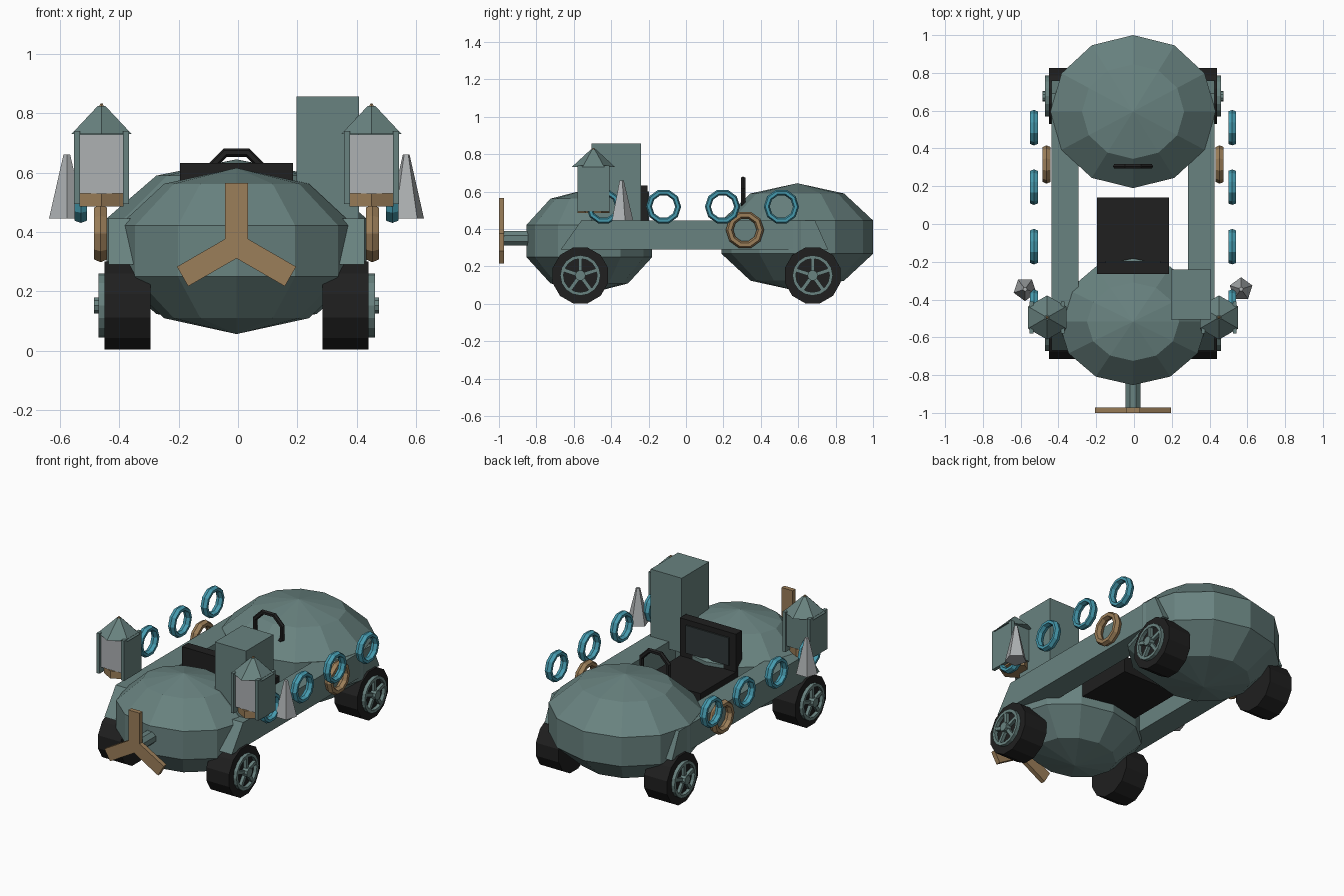
import bpy, bmesh, math
from mathutils import Matrix, Vector

if "Cube" in bpy.data.objects:
    bpy.data.objects.remove(bpy.data.objects["Cube"])

CX = -0.005  # plane of symmetry


def material(name, rgb):
    m = bpy.data.materials.new(name)
    m.diffuse_color = (*rgb, 1)
    m.use_nodes = True
    m.node_tree.nodes["Principled BSDF"].inputs["Base Color"].default_value = m.diffuse_color
    return m


TEAL = material("grey_teal", (0.14, 0.225, 0.215))
BROWN = material("tan_wood", (0.33, 0.21, 0.10))
CYAN = material("cyan", (0.06, 0.32, 0.42))
GREY = material("light_grey", (0.42, 0.44, 0.45))
BLACK = material("black", (0.014, 0.014, 0.014))
CHARCOAL = material("charcoal", (0.03, 0.04, 0.042))

ROT = {"x": Matrix.Rotation(math.pi / 2, 4, "Y"),
       "y": Matrix.Rotation(math.pi / 2, 4, "X"),
       "z": Matrix.Identity(4)}


def finish(bm, name, mat):
    bmesh.ops.recalc_face_normals(bm, faces=bm.faces)
    me = bpy.data.meshes.new(name)
    bm.to_mesh(me)
    bm.free()
    me.materials.append(mat)
    ob = bpy.data.objects.new(name, me)
    bpy.context.collection.objects.link(ob)
    return ob


def box(name, lo, hi, mat):
    lo, hi = Vector(lo), Vector(hi)
    bm = bmesh.new()
    bmesh.ops.create_cube(bm, size=1)
    bmesh.ops.scale(bm, vec=hi - lo, verts=bm.verts)
    bmesh.ops.translate(bm, vec=(lo + hi) / 2, verts=bm.verts)
    return finish(bm, name, mat)


def cone(name, c, r1, r2, h, n, mat, axis="z", turn=0):
    bm = bmesh.new()
    m = Matrix.Translation(c) @ ROT[axis] @ Matrix.Rotation(turn, 4, "Z")
    bmesh.ops.create_cone(bm, cap_ends=True, segments=n, radius1=r1,
                          radius2=r2, depth=h, matrix=m)
    return finish(bm, name, mat)


def lathe_ring(name, c, profile, n, mat, axis, turn=0):
    """Closed (radius, height) profile swept around an axis."""
    bm = bmesh.new()
    loops = []
    for i in range(n):
        a = turn + 2 * math.pi * i / n
        loops.append([bm.verts.new((r * math.cos(a), r * math.sin(a), h)) for r, h in profile])
    k = len(profile)
    for i in range(n):
        p, q = loops[i], loops[(i + 1) % n]
        for j in range(k):
            bm.faces.new((p[j], q[j], q[(j + 1) % k], p[(j + 1) % k]))
    bmesh.ops.transform(bm, matrix=Matrix.Translation(c) @ ROT[axis], verts=bm.verts)
    return finish(bm, name, mat)


def torus(name, c, R, r, w, n, mat, axis, turn=0):
    prof = [(R + r * math.cos(a * math.pi / 3), w * math.sin(a * math.pi / 3)) for a in range(6)]
    return lathe_ring(name, c, prof, n, mat, axis, turn)


# Front and rear body pods
def pod(name, c, radii):
    bm = bmesh.new()
    bmesh.ops.create_uvsphere(bm, u_segments=12, v_segments=5, radius=1)
    bmesh.ops.transform(bm, matrix=Matrix.Translation(c) @ Matrix.Diagonal((*radii, 1)), verts=bm.verts)
    return finish(bm, name, TEAL)


pod("front_pod", (CX, -0.517, 0.336), (0.415, 0.353, 0.28))
pod("rear_pod", (CX, 0.595, 0.357), (0.46, 0.426, 0.288))


# Side rails with sloping ends
def rail(name, x0, x1):
    bm = bmesh.new()
    prof = [(-0.67, 0.29), (-0.56, 0.445), (0.69, 0.445), (0.76, 0.29)]
    f = bm.faces.new([bm.verts.new((x0, y, z)) for y, z in prof])
    ext = bmesh.ops.extrude_face_region(bm, geom=[f])
    vs = [v for v in ext["geom"] if isinstance(v, bmesh.types.BMVert)]
    bmesh.ops.translate(bm, vec=(x1 - x0, 0, 0), verts=vs)
    return finish(bm, name, TEAL)


# Wheel with rim, five spokes and hub
def wheel(tag, s, y):
    z, r = 0.152, 0.154
    cone(tag + "_tyre", (CX + s * 0.3675, y, z), r, r, 0.155, 12, BLACK, "x", math.pi / 12)
    x = CX + s * 0.452
    h = 0.014
    lathe_ring(tag + "_rim", (x, y, z), [(0.108, -h), (0.108, h), (0.09, h), (0.09, -h)], 16, TEAL, "x")
    cone(tag + "_hub", (CX + s * 0.462, y, z), 0.028, 0.028, 0.036, 10, TEAL, "x")
    bm = bmesh.new()
    for i in range(5):
        m = (Matrix.Translation((x, y, z)) @ Matrix.Rotation(2 * math.pi * i / 5, 4, "X")
             @ Matrix.Translation((0, 0, 0.055)) @ Matrix.Diagonal((0.024, 0.02, 0.085, 1)))
        bmesh.ops.create_cube(bm, size=1, matrix=m)
    finish(bm, tag + "_spokes", TEAL)


# Lantern: grey pane, wall panels, wooden base, pointed roof
def lantern(tag, x, y):
    cone(tag + "_base", (x, y, 0.508), 0.085, 0.085, 0.045, 6, BROWN)
    box(tag + "_glass", (x - 0.078, y - 0.07, 0.53), (x + 0.078, y + 0.06, 0.728), GREY)
    for k in (-1, 1):
        box(tag + "_side_panel", (x + k * 0.083 - 0.01, y - 0.085, 0.495),
            (x + k * 0.083 + 0.01, y + 0.085, 0.74), TEAL)
    box(tag + "_back_panel", (x - 0.075, y + 0.06, 0.53), (x + 0.075, y + 0.075, 0.735), TEAL)
    cone(tag + "_roof", (x, y, 0.778), 0.117, 0.014, 0.095, 6, TEAL)
    cone(tag + "_finial", (x, y, 0.823), 0.014, 0.004, 0.022, 6, BROWN)


for s, side in ((-1, "left"), (1, "right")):
    a, b = CX + s * 0.29, CX + s * 0.432
    rail(side + "_rail", min(a, b), max(a, b))
    wheel(side + "_front_wheel", s, -0.565)
    wheel(side + "_rear_wheel", s, 0.677)
    for y in (-0.44, -0.12, 0.195, 0.51):
        torus(side + "_cyan_ring", (CX + s * 0.525, y, 0.52), 0.078, 0.016, 0.024, 10, CYAN, "x", math.pi / 10)
    torus(side + "_wood_ring", (CX + s * 0.458, 0.315, 0.395), 0.082, 0.02, 0.025, 10, BROWN, "x", math.pi / 10)
    lantern(side + "_lantern", CX + s * 0.455, -0.495)
    cone(side + "_spike", (CX + s * 0.572, -0.345, 0.553), 0.063, 0.012, 0.215, 5, GREY, "z",
         0 if s > 0 else math.pi)

# Tall box beside the seat
box("tall_box", (0.197, -0.505, 0.40), (0.408, -0.24, 0.857), TEAL)

# Seat and backrest
box("seat", (CX - 0.19, -0.24, 0.30), (CX + 0.19, 0.14, 0.40), BLACK)
box("backrest", (CX - 0.19, -0.265, 0.30), (CX + 0.19, -0.205, 0.632), BLACK)
box("backrest_pad", (CX - 0.145, -0.206, 0.43), (CX + 0.145, -0.197, 0.60), CHARCOAL)

# Steering wheel
torus("steering_wheel", (CX, 0.305, 0.575), 0.1, 0.015, 0.014, 8, BLACK, "y", math.pi / 8)

# Propeller and shaft
cone("propeller_shaft", (CX, -0.89, 0.35), 0.042, 0.042, 0.2, 8, TEAL, "y", math.pi / 8)
bm = bmesh.new()
for i in range(3):
    m = (Matrix.Translation((CX, -0.986, 0.355)) @ Matrix.Rotation(2 * math.pi * i / 3, 4, "Y")
         @ Matrix.Translation((0, 0, 0.105)) @ Matrix.Diagonal((0.076, 0.028, 0.21, 1)))
    bmesh.ops.create_cube(bm, size=1, matrix=m)
finish(bm, "propeller", BROWN)
